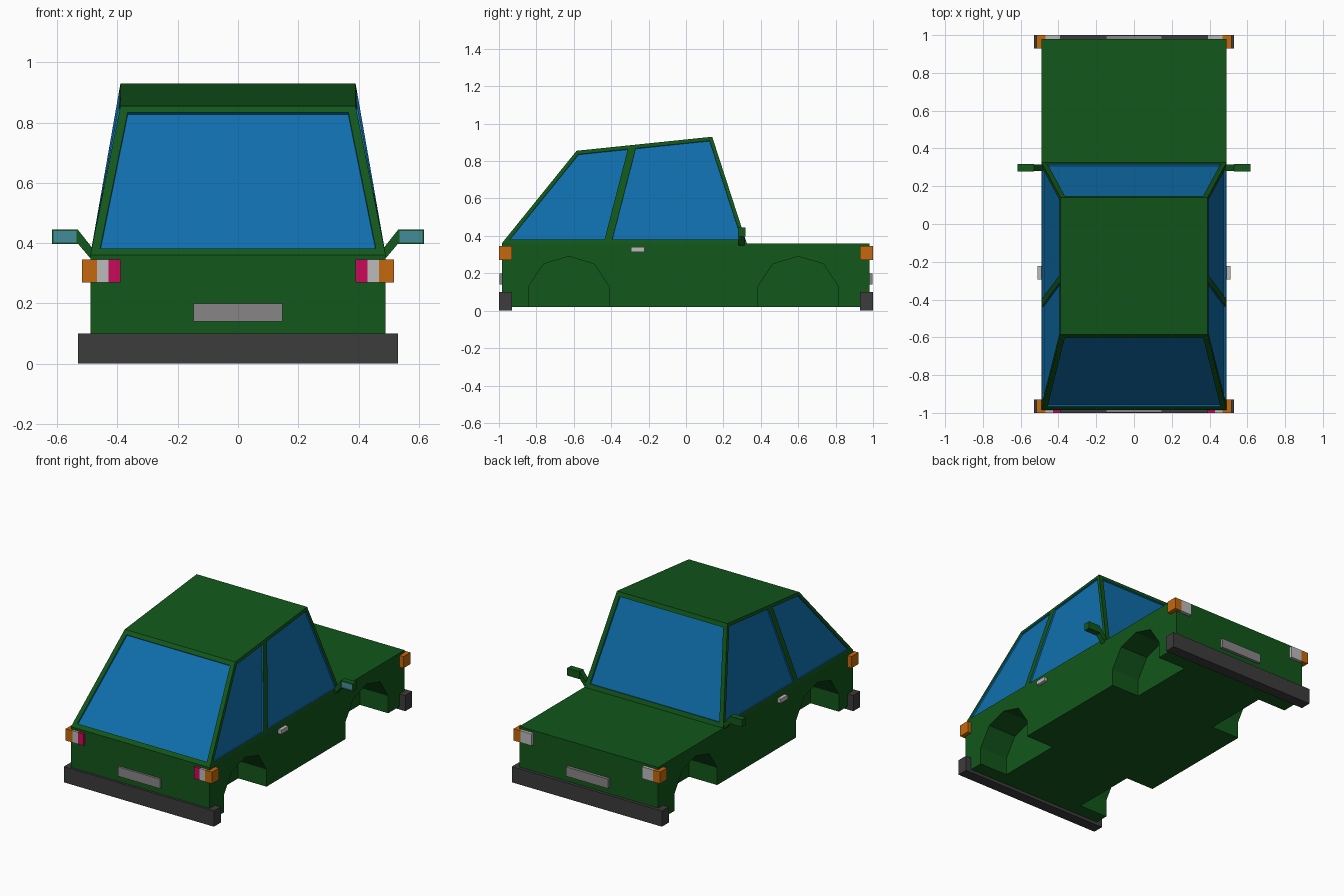
import bpy, bmesh

if "Cube" in bpy.data.objects:
    bpy.data.objects.remove(bpy.data.objects["Cube"])


def mat(name, r, g, b):
    m = bpy.data.materials.new(name)
    m.diffuse_color = (r, g, b, 1)
    m.use_nodes = True
    m.node_tree.nodes["Principled BSDF"].inputs["Base Color"].default_value = m.diffuse_color
    return m


GREEN = mat("green_paint", 0.006, 0.095, 0.011)
GLASS = mat("blue_glass", 0.005, 0.16, 0.42)
MIRROR = mat("mirror_glass", 0.06, 0.26, 0.33)
DARK = mat("dark_plastic", 0.045, 0.045, 0.045)
ORANGE = mat("orange_lens", 0.55, 0.14, 0.004)
RED = mat("red_lens", 0.6, 0.003, 0.1)
WHITE = mat("clear_lens", 0.5, 0.5, 0.5)
PLATE = mat("plate_grey", 0.25, 0.235, 0.24)


def finish(name, bm, *mats):
    me = bpy.data.meshes.new(name)
    bm.to_mesh(me)
    bm.free()
    for m in mats:
        me.materials.append(m)
    ob = bpy.data.objects.new(name, me)
    bpy.context.collection.objects.link(ob)
    return ob


def hull(bm, ring_a, ring_b):
    """Closed solid between two matching rings of points."""
    a = [bm.verts.new(p) for p in ring_a]
    b = [bm.verts.new(p) for p in ring_b]
    n = len(a)
    caps = [bm.faces.new(a), bm.faces.new(b[::-1])]
    sides = [bm.faces.new((a[i], b[i], b[(i + 1) % n], a[(i + 1) % n])) for i in range(n)]
    bmesh.ops.recalc_face_normals(bm, faces=bm.faces[:])
    return caps, sides


def box(name, x, y, z, m):
    bm = bmesh.new()
    ring = [(x[0], y[0]), (x[1], y[0]), (x[1], y[1]), (x[0], y[1])]
    hull(bm, [(p, q, z[0]) for p, q in ring], [(p, q, z[1]) for p, q in ring])
    return finish(name, bm, m)


def recess(bm, faces, thickness, depth):
    bmesh.ops.inset_individual(bm, faces=faces, thickness=thickness, use_even_offset=True)
    for f in faces:
        f.material_index = 1
    bmesh.ops.inset_individual(bm, faces=faces, thickness=0.0005, depth=-depth)


# Lower body with four wheel arches cut out
body = box("body", (-0.49, 0.49), (-0.985, 0.98), (0.02, 0.36), GREEN)
arch = [(-0.215, -0.05), (-0.215, 0.13), (-0.135, 0.25), (0, 0.29),
        (0.135, 0.25), (0.215, 0.13), (0.215, -0.05)]
bm = bmesh.new()
for cy in (-0.627, 0.6):
    for s in (-1, 1):
        hull(bm, [(s * 0.29, cy + y, z) for y, z in arch],
             [(s * 0.6, cy + y, z) for y, z in arch])
cutter = finish("arch_cutter", bm, GREEN)
cutter.hide_render = True
cutter.hide_viewport = True
mod = body.modifiers.new("arches", 'BOOLEAN')
mod.operation = 'DIFFERENCE'
mod.solver = 'EXACT'
mod.object = cutter

# Cabin with recessed windows, split at the middle pillar
low = [(-0.985, 0.36), (-0.42, 0.36), (0.325, 0.36)]
high = [(-0.585, 0.855), (-0.285, 0.886), (0.14, 0.93)]


def cabin_ring(profile, w):
    return [(w, y, z) for y, z in profile] + [(-w, y, z) for y, z in profile[::-1]]


bm = bmesh.new()
caps, walls = hull(bm, cabin_ring(low, 0.49), cabin_ring(high, 0.39))
recess(bm, [walls[2], walls[5]], 0.028, 0.01)
recess(bm, [walls[i] for i in (0, 1, 3, 4)], 0.02, 0.01)
bmesh.ops.delete(bm, geom=[caps[0]], context='FACES_ONLY')
finish("cabin", bm, GREEN, GLASS)

# Bumpers and number plates at both ends
for end, s in (("front", -1), ("rear", 1)):
    ys = sorted((s * 0.93, s * 1.0))
    box(end + "_bumper", (-0.53, 0.53), ys, (0, 0.1), DARK)
    box(end + "_plate", (-0.148, 0.148), sorted((s * 0.97, s * 0.998)), (0.14, 0.2), PLATE)

# Lights, handles and mirrors on each side
for side, s in (("right", 1), ("left", -1)):
    def span(a, b):
        return sorted((s * a, s * b))

    for end, e, lenses in (
            ("front", -1, (("red", 0.39, 0.43, RED), ("clear", 0.43, 0.468, WHITE),
                           ("orange", 0.468, 0.517, ORANGE))),
            ("rear", 1, (("clear", 0.39, 0.468, WHITE), ("orange", 0.468, 0.517, ORANGE)))):
        for label, a, b, m in lenses:
            box(f"{end}_{label}_light_{side}", span(a, b),
                sorted((e * 0.93, e * 1.0)), (0.27, 0.345), m)

    box("door_handle_" + side, span(0.48, 0.512), (-0.295, -0.223), (0.315, 0.341), WHITE)

    # Mirror housing with inset glass facing -y
    bm = bmesh.new()
    sq = [(0.53, 0.397), (0.617, 0.397), (0.617, 0.445), (0.53, 0.445)]
    caps, _ = hull(bm, [(s * x, 0.277, z) for x, z in sq], [(s * x, 0.317, z) for x, z in sq])
    recess(bm, [caps[0]], 0.005, 0.004)
    finish("mirror_" + side, bm, GREEN, MIRROR)

    # Slanted mirror arm
    bm = bmesh.new()
    arm = [(0.48, 0.338), (0.53, 0.397), (0.53, 0.443), (0.48, 0.38)]
    hull(bm, [(s * x, 0.28, z) for x, z in arm], [(s * x, 0.314, z) for x, z in arm])
    finish("mirror_arm_" + side, bm, GREEN)
